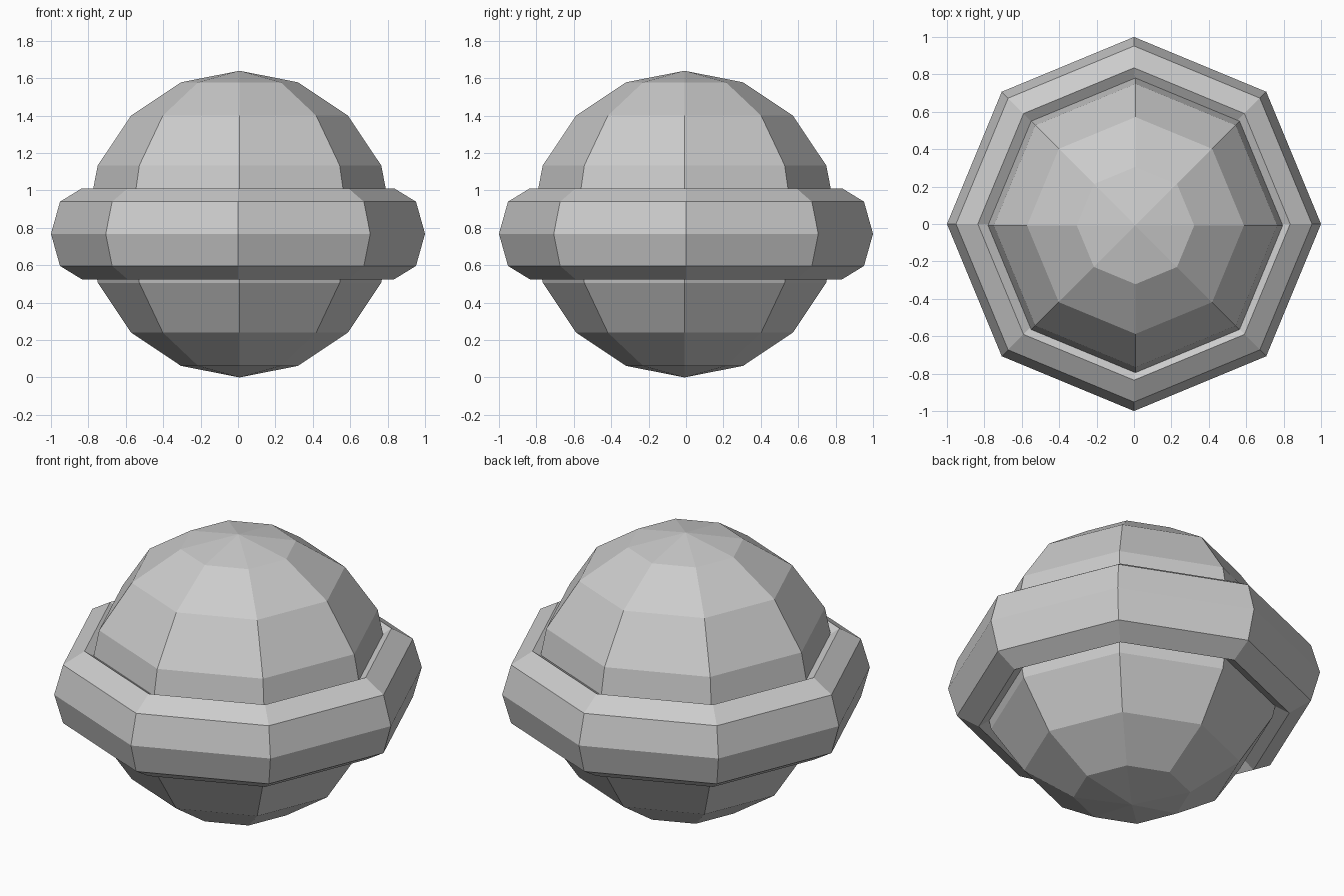
import bpy
import bmesh
from math import cos, sin, pi

cube = bpy.data.objects.get("Cube")
if cube:
    bpy.data.objects.remove(cube, do_unlink=True)

SIDES = 8

# Single plain grey for the whole model
grey = bpy.data.materials.new("plain grey")
grey.use_nodes = True
colour = (0.6, 0.6, 0.6, 1)
grey.diffuse_color = colour
grey.node_tree.nodes["Principled BSDF"].inputs["Base Color"].default_value = colour


def add_object(name, bm, location):
    bmesh.ops.recalc_face_normals(bm, faces=bm.faces)
    mesh = bpy.data.meshes.new(name)
    bm.to_mesh(mesh)
    bm.free()
    mesh.materials.append(grey)
    obj = bpy.data.objects.new(name, mesh)
    obj.location = location
    bpy.context.collection.objects.link(obj)
    return obj


# Faceted ball, set very slightly off centre inside the ring
bm = bmesh.new()
bmesh.ops.create_uvsphere(bm, u_segments=SIDES, v_segments=SIDES, radius=0.82)
add_object("ball", bm, (0.008, -0.008, 0.82))

# Eight-sided ring: an oval section swept around the ball
bm = bmesh.new()
loops = []
for i in range(SIDES):
    a = 2 * pi * i / SIDES
    loop = []
    for j in range(SIDES):
        b = 2 * pi * j / SIDES
        r = 0.835 + 0.165 * cos(b)
        loop.append(bm.verts.new((r * cos(a), r * sin(a), 0.243 * sin(b))))
    loops.append(loop)
for i in range(SIDES):
    here, after = loops[i], loops[(i + 1) % SIDES]
    for j in range(SIDES):
        k = (j + 1) % SIDES
        bm.faces.new((here[j], after[j], after[k], here[k]))
add_object("ring", bm, (0, 0, 0.768))
